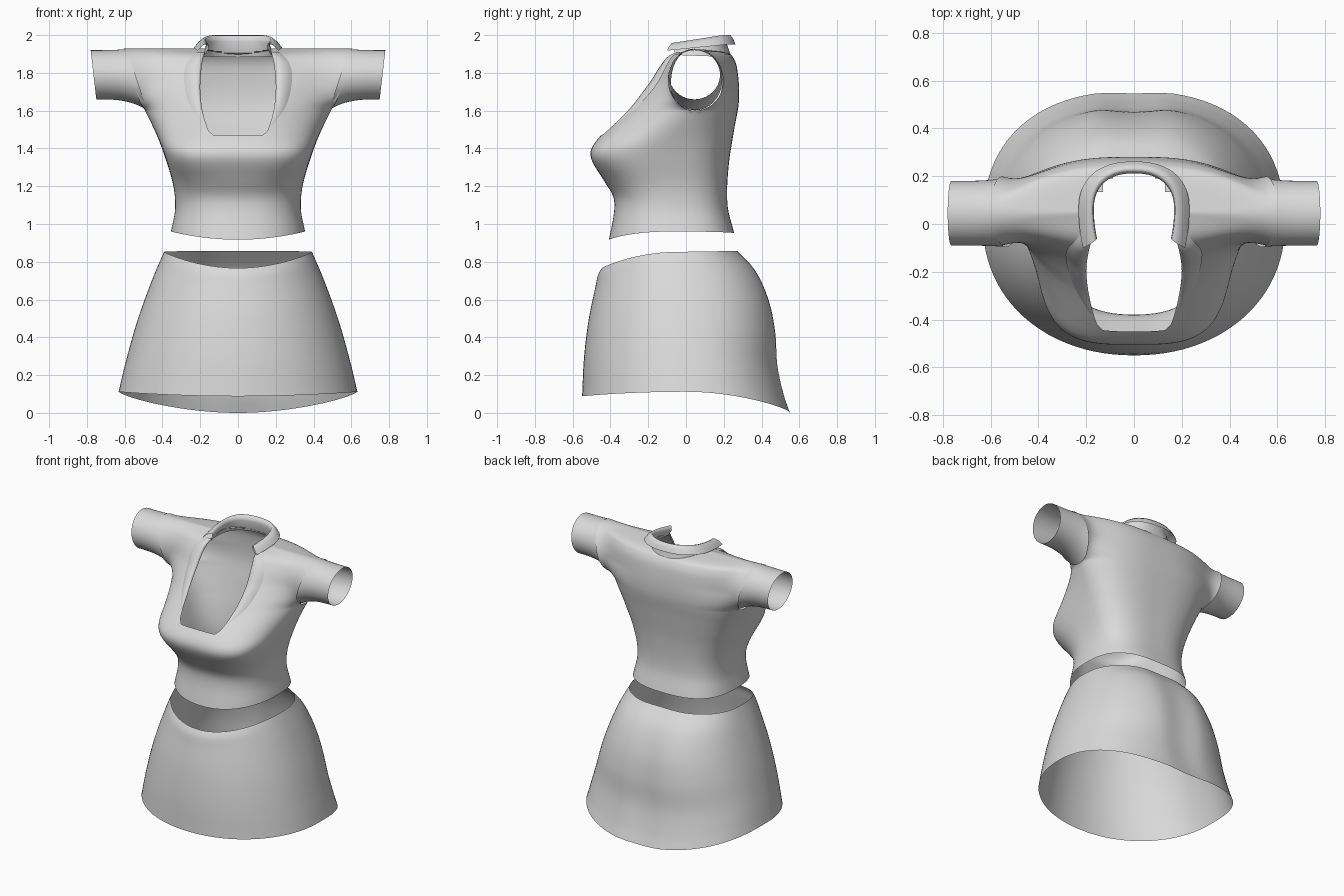
import bpy, bmesh
from math import sin, cos, pi, sqrt

cube = bpy.data.objects.get("Cube")
if cube:
    bpy.data.objects.remove(cube, do_unlink=True)

grey = bpy.data.materials.new("light_grey_cloth")
grey.use_nodes = True
COLOUR = (0.7, 0.7, 0.7, 1)
grey.diffuse_color = COLOUR
grey.node_tree.nodes["Principled BSDF"].inputs["Base Color"].default_value = COLOUR


def curve(table):
    """Smooth function through (position, value) pairs."""
    n = len(table)

    def slope(i):
        (a, va), (b, vb) = table[max(i - 1, 0)], table[min(i + 1, n - 1)]
        return (vb - va) / (b - a)

    def value(z):
        z = min(max(z, table[0][0]), table[-1][0])
        i = next(k for k in range(n - 1) if z <= table[k + 1][0])
        (a, va), (b, vb) = table[i], table[i + 1]
        h, t = b - a, (z - a) / (b - a)
        return (va * (1 + 2 * t) * (1 - t) ** 2 + vb * t * t * (3 - 2 * t)
                + h * t * (1 - t) * (slope(i) * (1 - t) - slope(i + 1) * t))
    return value


def lerp(a, b, t):
    return a + (b - a) * t


def add_grid(bm, rows, closed=False, keep=lambda i, j: True):
    """Skin rows of points with quads."""
    vs = [[bm.verts.new(p) for p in row] for row in rows]
    n = len(rows[0])
    for i in range(len(rows) - 1):
        for j in range(n if closed else n - 1):
            if keep(i, j):
                k = (j + 1) % n
                bm.faces.new((vs[i][j], vs[i][k], vs[i + 1][k], vs[i + 1][j]))


def finish(name, bm):
    bmesh.ops.delete(bm, geom=[v for v in bm.verts if not v.link_faces], context='VERTS')
    bmesh.ops.remove_doubles(bm, verts=bm.verts, dist=0.0005)
    bmesh.ops.recalc_face_normals(bm, faces=bm.faces)
    mesh = bpy.data.meshes.new(name)
    bm.to_mesh(mesh)
    bm.free()
    mesh.materials.append(grey)
    mesh.shade_smooth()
    obj = bpy.data.objects.new(name, mesh)
    bpy.context.scene.collection.objects.link(obj)


# Shirt body: front and back sheets that meet at the sides and shoulders
HEM, NECK, ARMPIT, TOP = 0.96, 1.47, 1.6, 1.928
ARM_Z, ARM_R = (ARMPIT + TOP) / 2, (TOP - ARMPIT) / 2
width = curve([(HEM, .355), (1.08, .333), (1.2, .342), (1.35, .385), (1.47, .43),
               (1.6, .492), (1.66, .525), (1.8, .565), (TOP, .605)])
front = curve([(HEM, -.408), (1.08, -.38), (1.15, -.387), (1.23, -.435), (1.34, -.5), (1.4, -.5),
               (1.47, -.45), (1.6, -.325), (1.75, -.2), (1.85, -.12), (1.9, -.06), (TOP, .048)])
back = curve([(HEM, .255), (1.1, .22), (1.3, .225), (1.5, .255), (1.65, .28), (1.8, .274),
              (1.88, .25), (1.912, .2), (TOP, .048)])
side = curve([(HEM, -.07), (1.35, -.04), (ARMPIT, .048), (TOP, .048)])
opening = curve([(NECK, .13), (1.492, .155), (1.6, .188), (1.72, .2), (1.85, .19), (TOP, .17)])
fullness = curve([(HEM, 2.3), (1.2, 2.6), (1.36, 3.5), (1.5, 2.7), (1.7, 2.0), (TOP, 2.0)])


def body_point(x, z, is_front):
    u = min(abs(x) / width(z), 1)
    arm = sqrt(max(0, 1 - ((z - ARM_Z) / ARM_R) ** 2)) * .145
    p = fullness(z) if is_front else 2.8
    q = lerp(p, 1.15, min(max((z - 1.4) / .35, 0), 1))
    chest = abs((front if is_front else back)(z) - side(z)) * (1 - u ** p) ** (1 / q)
    # the chest depth blends smoothly into the armhole depth
    depth = (chest ** 3 + (arm * u) ** 3) ** (1 / 3)
    low = max(0, 1 - (z - HEM) / .15)
    return (x, side(z) + (-depth if is_front else depth),
            z - low * (1 - u * u) * (.043 if is_front else .008))


INNER, OUTER = 8, 22
heights = [lerp(HEM, NECK, i / 24) for i in range(24)]
heights += [lerp(NECK, ARMPIT, i / 6) for i in range(6)]
heights += [lerp(ARMPIT, TOP, (1 - cos(pi * i / 30)) / 2) for i in range(31)]
bm = bmesh.new()
for is_front in (True, False):
    for s in (-1, 1):
        rows = []
        for z in heights:
            w, n = width(z), opening(z)
            xs = [n * j / INNER for j in range(INNER)]
            xs += [lerp(n, w, sin(pi / 2 * j / OUTER)) for j in range(OUTER + 1)]
            rows.append([body_point(s * x, z, is_front) for x in xs])

        def keep(i, j):
            # the back neckline is scooped, the front one is square
            limit = NECK - .001 if is_front else 1.9 + .025 * (j / INNER) ** 2
            return j >= INNER or heights[i] < limit
        add_grid(bm, rows, keep=keep)
finish("shirt_body", bm)

# Sleeves: short tubes starting just inside the slanted armholes
for s, name in ((1, "left_sleeve"), (-1, "right_sleeve")):
    bm = bmesh.new()
    rows = []
    for i in range(13):
        t = i / 12
        e = 1 - (1 - t) ** 3
        row = []
        for j in range(48):
            a = 2 * pi * j / 48
            x = lerp(.535 + .055 * sin(a), .765 + .015 * sin(a), t)
            row.append((s * x, lerp(.048, .045, e) + lerp(.144, .135, e) * cos(a),
                        lerp(ARM_Z, 1.79, e) + lerp(ARM_R - .002, .13, e) * sin(a)))
        rows.append(row)
    add_grid(bm, rows, closed=True)
    finish(name, bm)

# Lapels: raised strips beside the neck opening
lapel_width = curve([(1.53, .015), (1.62, .06), (1.78, .088), (1.86, .08), (1.91, .045)])
for s, name in ((1, "left_lapel"), (-1, "right_lapel")):
    bm = bmesh.new()
    rows = []
    for i in range(25):
        z = lerp(1.53, 1.91, i / 24)
        row = []
        for across, lift in ((0, 0), (0, .012), (.15, .024), (.5, .026), (.8, .018), (1, .006)):
            x, y, h = body_point(s * (opening(z) + lapel_width(z) * across), z, True)
            row.append((x, y - lift * min(1, .1 + i / 12), h))
        rows.append(row)
    add_grid(bm, rows)
    finish(name, bm)

# Collar: a stand that folds over at the top and falls outward
# Each section point: half width, front y, back y, front z, back z
SECTION = [(.19, -.06, .24, 1.895, 1.885), (.168, -.06, .212, 1.93, 1.965),
           (.172, -.065, .22, 1.955, 1.997), (.185, -.075, .235, 1.958, 2.0),
           (.21, -.09, .25, 1.94, 1.98), (.232, -.1, .262, 1.918, 1.95)]
bm = bmesh.new()
rows = []
for i in range(49):
    t = i / 24 - 1
    a = min(max(t / .65, -1), 1) * pi / 2
    ahead = max(0, (abs(t) - .65) / .35)
    row = []
    for w, y0, y1, z0, z1 in SECTION:
        y = lerp(.06, y1, max(cos(a), 0) ** .85) + (y0 - .06) * ahead
        x = w * (1 - .08 * ahead ** 2) * (1 if a > 0 else -1) * abs(sin(a)) ** .85
        row.append((x, y, lerp(z0, z1, min(1, (y - y0) / (y1 - y0) * 1.15))))
    rows.append(row)
add_grid(bm, rows)
finish("collar", bm)

# Skirt: flared open tube with sloping waist and curved hem (0 = hem, 1 = waist)
skirt_width = curve([(0, .632), (.2, .597), (.5, .535), (.8, .455), (1, .392)])
skirt_front = curve([(0, -.55), (.3, -.54), (.6, -.515), (.85, -.48), (.95, -.465), (1, -.445)])
skirt_back = curve([(0, .556), (.1, .528), (.28, .495), (.5, .484), (.7, .449), (.88, .377), (1, .28)])
bm = bmesh.new()
rows = []
for i in range(37):
    t = i / 36
    row = []
    for j in range(96):
        a = 2 * pi * j / 96
        c, d = cos(a), sin(a)
        p = 2.35 if d > 0 else 2.1
        k = (abs(c) ** p + abs(d) ** p) ** (-1 / p)
        x = skirt_width(t) * c * k
        mid = lerp(0, -.05, t)
        y = mid + ((skirt_back(t) if d > 0 else skirt_front(t)) - mid) * abs(d) * k
        # soft hollow at the centre back
        if d > 0:
            y -= .02 * sin(pi * (.15 + .7 * t)) * max(0, 1 - (x / .18) ** 2) ** 2
        hem = .112 - (.112 if d > 0 else .024) * d * d
        waist = .852 + (.006 * d if d > 0 else -.085 * d * d)
        row.append((x, y, lerp(hem, waist, t)))
    rows.append(row)
add_grid(bm, rows, closed=True)
finish("skirt", bm)
